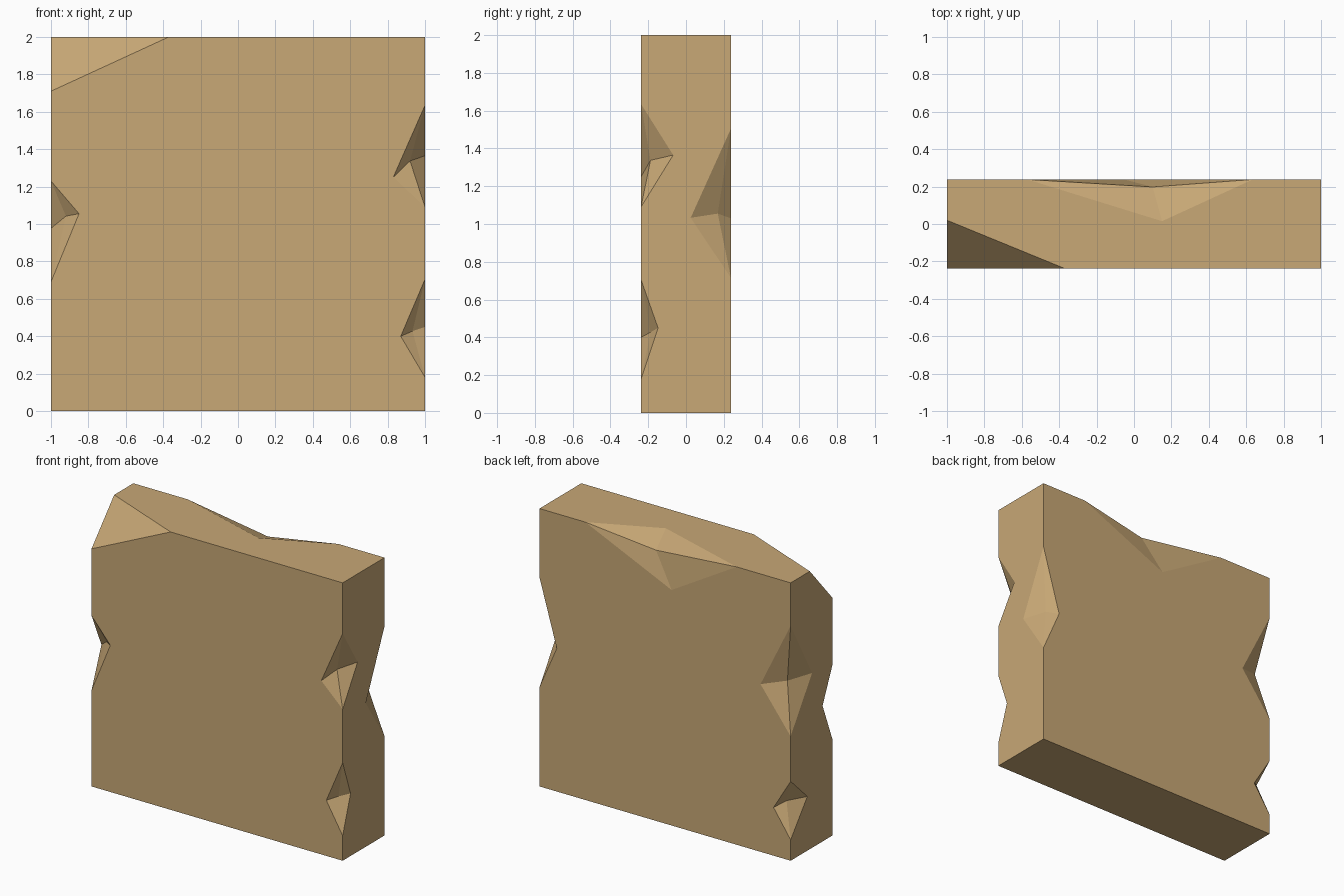
import bpy, bmesh

if "Cube" in bpy.data.objects:
    bpy.data.objects.remove(bpy.data.objects["Cube"])

D = 0.238  # half thickness
bm = bmesh.new()


def vert(x, y, z):
    return bm.verts.new((x, y, z))


def chip(start, on_a, end, on_b, inner):
    """Edge chip of four facets; returns its rim on face a and on face b."""
    s, a, e, b, i = [vert(*p) for p in (start, on_a, end, on_b, inner)]
    for tri in ((s, a, i), (a, e, i), (e, b, i), (b, s, i)):
        bm.faces.new(tri)
    return [s, a, e], [s, b, e]


def upright_chip(sx, sy, z0, z1, wide, za, deep, zb, ix, iy, iz):
    """Chip on the vertical edge at the sx, sy corner, offsets measured inward."""
    X, Y = sx, sy * D
    return chip((X, Y, z0), (X - sx * wide, Y, za), (X, Y, z1),
                (X, Y - sy * deep, zb), (X - sx * ix, Y - sy * iy, iz))


# chipped edges (rim on front/back face, rim on side face)
fl, fl_s = upright_chip(-1, -1, 0.69, 1.23, 0.15, 1.055, 0.113, 0.977, 0.08, 0.055, 1.042)
fr_lo, fr_lo_s = upright_chip(1, -1, 0.18, 0.705, 0.13, 0.40, 0.09, 0.45, 0.067, 0.05, 0.427)
fr_hi, fr_hi_s = upright_chip(1, -1, 1.09, 1.635, 0.17, 1.25, 0.17, 1.365, 0.08, 0.05, 1.337)
br, br_s = upright_chip(1, 1, 0.714, 1.505, 0.138, 1.03, 0.213, 1.033, 0.078, 0.07, 1.055)
bl_lo, bl_lo_s = upright_chip(-1, 1, 0.15, 0.571, 0.136, 0.347, 0.19, 0.39, 0.074, 0.059, 0.39)
bl_hi, bl_hi_s = upright_chip(-1, 1, 0.895, 1.69, 0.24, 1.207, 0.244, 1.258, 0.074, 0.069, 1.25)
top_b, top_t = chip((-0.57, D, 2), (-0.052, D, 1.695), (0.635, D, 2),
                    (0.15, 0.015, 2), (0.10, 0.198, 1.926))

# slab corners
f0, f1 = vert(-1, -D, 0), vert(1, -D, 0)
b0, b1 = vert(-1, D, 0), vert(1, D, 0)
f1t, b0t, b1t = vert(1, -D, 2), vert(-1, D, 2), vert(1, D, 2)

# broken-off top corner
c_low, c_right, c_back = vert(-1, -D, 1.71), vert(-0.37, -D, 2), vert(-1, 0.02, 2)
bm.faces.new((c_low, c_right, c_back))

# slab sides, each outline running round through its chips
rev = lambda rim: rim[::-1]
for loop in (
    [f0, f1] + fr_lo + fr_hi + [f1t, c_right, c_low] + rev(fl),              # front
    [b0, b1] + br + [b1t] + rev(top_b) + [b0t] + rev(bl_hi) + rev(bl_lo),    # back
    [f1, b1] + br_s + [b1t, f1t] + rev(fr_hi_s) + rev(fr_lo_s),              # right
    [f0, b0] + bl_lo_s + bl_hi_s + [b0t, c_back, c_low] + rev(fl_s),         # left
    [c_right, f1t, b1t] + rev(top_t) + [b0t, c_back],                        # top
    [f0, b0, b1, f1],                                                        # bottom
):
    bm.faces.new(loop)

bmesh.ops.recalc_face_normals(bm, faces=bm.faces[:])
mesh = bpy.data.meshes.new("stone_slab")
bm.to_mesh(mesh)
bm.free()

mat = bpy.data.materials.new("sandstone tan")
mat.diffuse_color = (0.578, 0.392, 0.181, 1)
mat.use_nodes = True
mat.node_tree.nodes["Principled BSDF"].inputs["Base Color"].default_value = mat.diffuse_color
mesh.materials.append(mat)
slab = bpy.data.objects.new("stone_slab", mesh)
bpy.context.collection.objects.link(slab)
